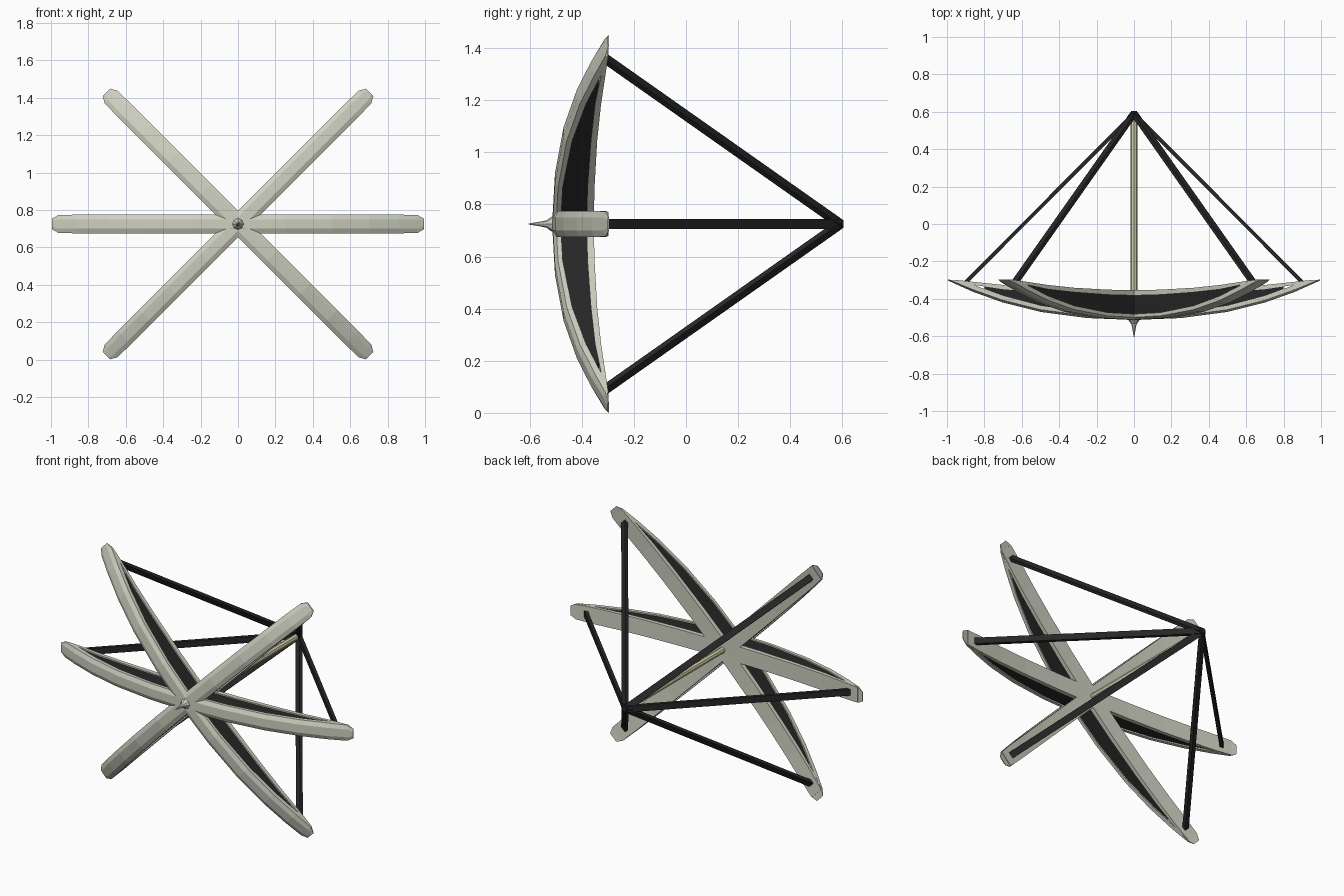
import bpy, bmesh, math
from mathutils import Vector

if "Cube" in bpy.data.objects:
    bpy.data.objects.remove(bpy.data.objects["Cube"])

HUB_Z = 0.725


def material(name, rgb):
    m = bpy.data.materials.new(name)
    m.diffuse_color = (*rgb, 1)
    m.use_nodes = True
    m.node_tree.nodes["Principled BSDF"].inputs["Base Color"].default_value = m.diffuse_color
    return m


PALE = material("pale_shell", (0.62, 0.63, 0.53))
DARK = material("dark_frame", (0.02, 0.02, 0.02))
ROD = material("cream_rod", (0.66, 0.64, 0.42))


def loft(name, rings, mat):
    """Skin a list of equal-length point rings and cap both ends."""
    bm = bmesh.new()
    vs = [[bm.verts.new(p) for p in ring] for ring in rings]
    n = len(vs[0])
    for a, b in zip(vs, vs[1:]):
        for i in range(n):
            j = (i + 1) % n
            bm.faces.new((a[i], a[j], b[j], b[i]))
    bm.faces.new(vs[0])
    bm.faces.new(vs[-1])
    bmesh.ops.recalc_face_normals(bm, faces=bm.faces)
    me = bpy.data.meshes.new(name)
    bm.to_mesh(me)
    bm.free()
    me.materials.append(mat)
    ob = bpy.data.objects.new(name, me)
    bpy.context.collection.objects.link(ob)
    return ob


def place(angle, r, u, y):
    """Point at radius r along a spoke, offset u sideways, depth y."""
    c, s = math.cos(angle), math.sin(angle)
    return Vector((r * c - u * s, y, HUB_Z + r * s + u * c))


def mirrored(stations):
    """Extend half-span stations (r, ...) to the full span."""
    return [(-s[0], *s[1:]) for s in reversed(stations) if s[0] > 0] + stations


# stations: radius, front y, back y, half width
OUTER = mirrored([(0, -.513, -.483, .05), (.25, -.503, -.473, .05),
                  (.5, -.47, -.437, .05), (.7, -.42, -.384, .05),
                  (.86, -.363, -.325, .05), (.96, -.318, -.302, .048),
                  (.995, -.302, -.296, .028)])
INNER = mirrored([(0, -.383, -.355, .05), (.25, -.378, -.351, .05),
                  (.5, -.365, -.341, .05), (.7, -.349, -.326, .05),
                  (.86, -.325, -.309, .05), (.96, -.306, -.298, .046)])
WEB = mirrored([(0, -.49, -.37, .042), (.25, -.48, -.366, .042),
                (.5, -.445, -.355, .042), (.7, -.392, -.338, .042),
                (.8, -.355, -.328, .042)])

# three crossed bow-shaped beams, each with two flanges and a dark web
for label, deg in (("level", 0), ("rising", 45), ("falling", 135)):
    a = math.radians(deg)
    shell, flange, web = [], [], []
    for r, f, b, w in OUTER:
        c = min(.012, (b - f) * .5)
        shell.append([place(a, r, u, y) for u, y in (
            (-w, b), (-w, f + c), (-w * .5, f), (w * .5, f), (w, f + c), (w, b))])
    for src, dst in ((INNER, flange), (WEB, web)):
        for r, f, b, w in src:
            dst.append([place(a, r, u, y) for u, y in (
                (-w, b), (-w, f), (w, f), (w, b))])
    loft(label + "_outer_flange", shell, PALE)
    loft(label + "_inner_flange", flange, PALE)
    loft(label + "_web", web, DARK)

# six flat struts meeting at the rear apex
for i, deg in enumerate((0, 45, 135, 180, 225, 315)):
    a = math.radians(deg)
    d = Vector((.9, -.90)).normalized()
    nr, ny = -d.y * .01, d.x * .01
    rings = []
    for r, y in ((.9, -.312), (0, .592)):
        rings.append([place(a, r + k * nr, u, y + k * ny) for k, u in (
            (-1, -.019), (1, -.019), (1, .019), (-1, .019))])
    loft(f"strut_{i + 1}", rings, DARK)


def turned(name, profile, sides, mat):
    """Body of revolution about the central y axis."""
    rings = [[place(2 * math.pi * k / sides, r, 0, y) for k in range(sides)]
             for y, r in profile]
    return loft(name, rings, mat)


# apex cap, central rod and front spike
turned("apex_cap", [(.57, .02), (.595, .02), (.605, .014)], 8, DARK)
turned("central_rod", [(-.45, .018), (.58, .018)], 8, ROD)
turned("front_spike", [(-.505, .034), (-.52, .026), (-.535, .014),
                       (-.565, .008), (-.605, .002)], 8, PALE)
